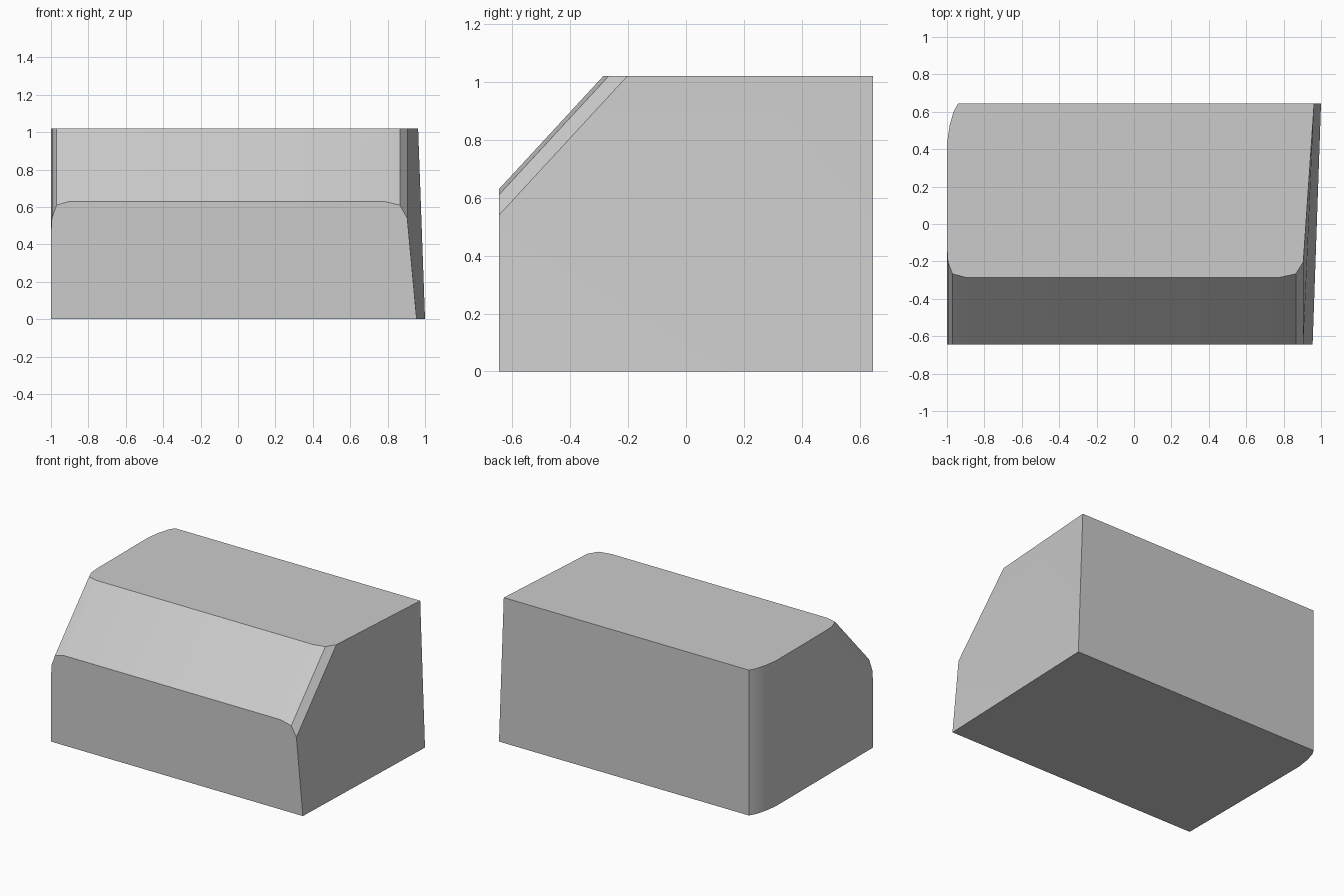
import bpy
import bmesh
import math

cube = bpy.data.objects.get("Cube")
if cube:
    bpy.data.objects.remove(cube, do_unlink=True)

# Overall limits
HEIGHT = 1.02
FRONT, BACK = -0.645, 0.645
BEVEL_Z, BEVEL_Y = 0.63, -0.285      # lower and upper ends of the sloped face
SLOPE = (BEVEL_Y - FRONT) / (HEIGHT - BEVEL_Z)

# Rounded outline of the upper front edge (x, z), from -x to +x
brow = [(-1, 0.46), (-0.995, 0.54), (-0.97, 0.61), (-0.9, BEVEL_Z),
        (0.78, BEVEL_Z), (0.865, 0.61), (0.905, 0.54)]
# Rounded back corner (x, y)
corner = [(-1, 0.43), (-0.985, 0.53), (-0.965, 0.6), (-0.94, BACK)]

bm = bmesh.new()


def point(x, y, z):
    return bm.verts.new((x, y, z))


def strip(a, b):
    # Quads between two matching rows of points
    for i in range(len(a) - 1):
        bm.faces.new((a[i], a[i + 1], b[i + 1], b[i]))


# Sloped face swept from the front up to the top
front_row = [point(x, FRONT, z) for x, z in brow]
top_row = [point(x, BEVEL_Y + (BEVEL_Z - z) * SLOPE, HEIGHT) for x, z in brow]
strip(front_row, top_row)

# Rounded vertical back corner
corner_low = [point(x, y, 0) for x, y in corner]
corner_high = [point(x, y, HEIGHT) for x, y in corner]
strip(corner_low, corner_high)

# Remaining sharp corners
front_a = point(-1, FRONT, 0)
front_b = point(0.955, FRONT, 0)
back_low = point(1, BACK, 0)
back_high = point(0.963, BACK, HEIGHT)

# Front, top, bottom, back and the two ends
bm.faces.new([front_a, front_b] + front_row[::-1])
bm.faces.new(top_row + [back_high] + corner_high[::-1])
bm.faces.new([front_a, front_b, back_low] + corner_low[::-1])
bm.faces.new((corner_low[-1], back_low, back_high, corner_high[-1]))
bm.faces.new((front_a, front_row[0], top_row[0], corner_high[0], corner_low[0]))
bm.faces.new((front_b, back_low, front_row[-1]))
bm.faces.new((front_row[-1], back_low, back_high, top_row[-1]))
bmesh.ops.recalc_face_normals(bm, faces=bm.faces[:])

mesh = bpy.data.meshes.new("beveled_block")
bm.to_mesh(mesh)
bm.free()
block = bpy.data.objects.new("beveled_block", mesh)
bpy.context.collection.objects.link(block)

# Plain grey surface
grey = bpy.data.materials.new("plain grey")
grey.use_nodes = True
colour = (0.6, 0.6, 0.6, 1)
grey.diffuse_color = colour
grey.node_tree.nodes["Principled BSDF"].inputs["Base Color"].default_value = colour
mesh.materials.append(grey)

# Soft rounds, crisp edges
bpy.context.view_layer.objects.active = block
block.select_set(True)
bpy.ops.object.shade_smooth_by_angle(angle=math.radians(30))
